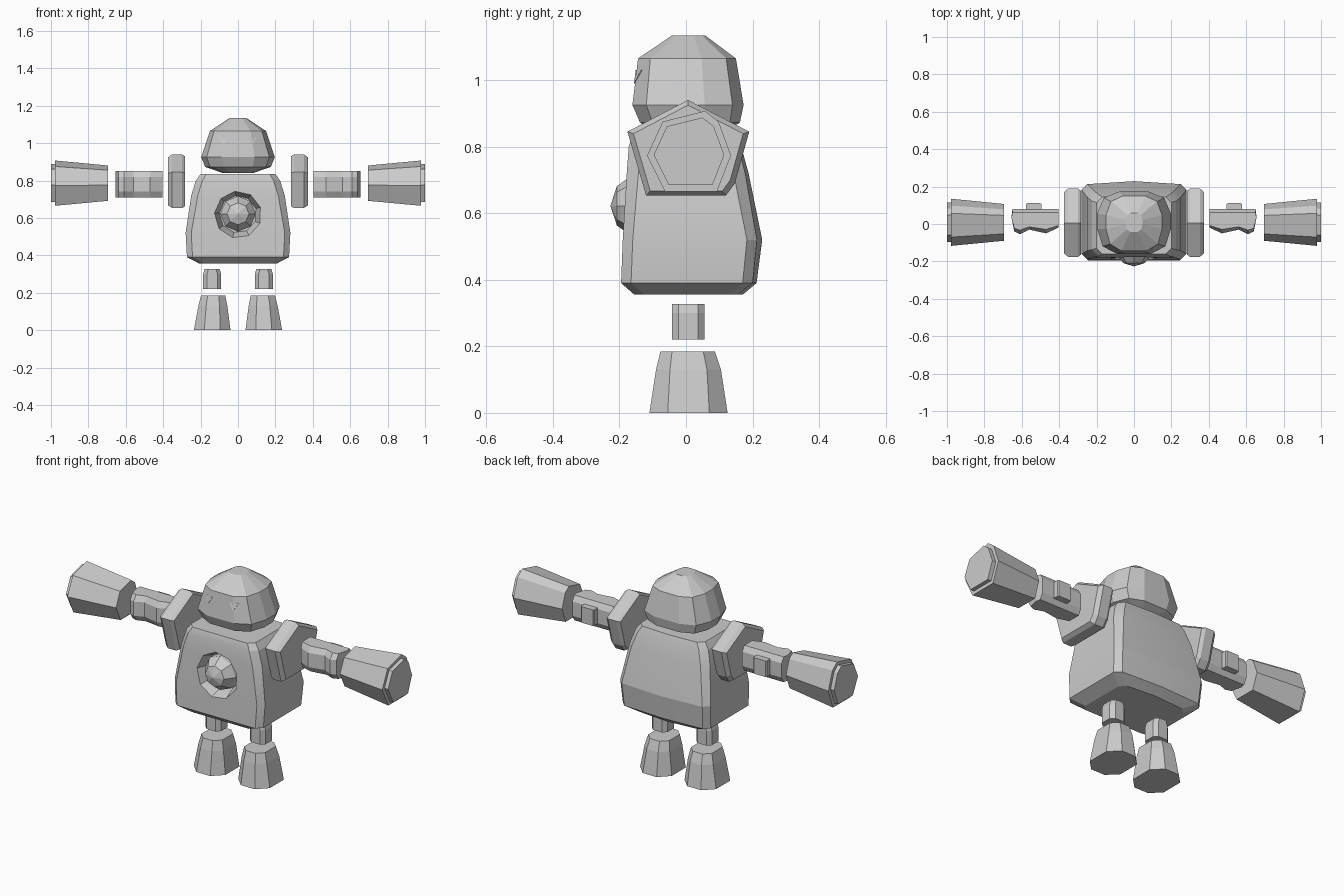
import bpy, bmesh, math
from mathutils import Vector
from mathutils.bvhtree import BVHTree

if "Cube" in bpy.data.objects:
    bpy.data.objects.remove(bpy.data.objects["Cube"])

grey = bpy.data.materials.new("light grey")
grey.diffuse_color = (0.6, 0.6, 0.6, 1)
grey.use_nodes = True
grey.node_tree.nodes["Principled BSDF"].inputs["Base Color"].default_value = grey.diffuse_color


def make(name, bm):
    bmesh.ops.recalc_face_normals(bm, faces=bm.faces)
    me = bpy.data.meshes.new(name)
    bm.to_mesh(me)
    bm.free()
    me.materials.append(grey)
    ob = bpy.data.objects.new(name, me)
    bpy.context.collection.objects.link(ob)
    return ob


def loft(name, rings):
    """Skin a stack of equal-length rings and cap both ends."""
    bm = bmesh.new()
    vs = [[bm.verts.new(p) for p in r] for r in rings]
    n = len(rings[0])
    for a, b in zip(vs, vs[1:]):
        for i in range(n):
            j = (i + 1) % n
            bm.faces.new((a[i], a[j], b[j], b[i]))
    bm.faces.new(vs[0])
    bm.faces.new(vs[-1])
    return make(name, bm)


def chamfered(x0, x1, y0, y1, c, z, bulge=0.0):
    """Rectangle with cut corners and an optional bowed back edge."""
    pts = [(x0 + c, y0), (x1 - c, y0), (x1, y0 + c), (x1, y1 - c), (x1 - c, y1),
           ((x0 + x1) / 2, y1 + bulge), (x0 + c, y1), (x0, y1 - c), (x0, y0 + c)]
    return [(x, y, z) for x, y in pts]


def side_ring(x, outline, k=1.0, cy=0.0, cz=0.0):
    """Outline in y and z, scaled about a centre, placed at x."""
    return [(x, cy + (y - cy) * k, cz + (z - cz) * k) for y, z in outline]


def smooth(ob, angle):
    bpy.ops.object.select_all(action='DESELECT')
    ob.select_set(True)
    bpy.context.view_layer.objects.active = ob
    bpy.ops.object.shade_smooth_by_angle(angle=math.radians(angle))


# torso: tapered block with bevelled rim, bowed back
torso = loft("torso", [
    chamfered(-.205, .205, -.155, .155, .03, .355, .015),
    chamfered(-.273, .273, -.195, .20, .03, .39, .012),
    chamfered(-.28, .28, -.19, .213, .03, .52, .016),
    chamfered(-.25, .25, -.178, .178, .035, .72, .01),
    chamfered(-.225, .225, -.172, .158, .035, .80, .008),
    chamfered(-.20, .20, -.16, .145, .03, .835, .008)])

# round socket cut into the chest
cutter = loft("socket_cutter", [
    [(r * math.cos(a), y, .62 + r * math.sin(a))
     for a in (math.tau * i / 9 + .3 for i in range(9))]
    for y, r in ((-.30, .20), (-.19, .128), (-.11, .10))])
mod = torso.modifiers.new("socket", 'BOOLEAN')
mod.object, mod.operation, mod.solver = cutter, 'DIFFERENCE', 'EXACT'
bpy.context.view_layer.objects.active = torso
bpy.ops.object.modifier_apply(modifier=mod.name)
bpy.data.objects.remove(cutter)
smooth(torso, 15)

# faceted ball in the socket
bm = bmesh.new()
bmesh.ops.create_uvsphere(bm, u_segments=8, v_segments=5, radius=.10)
for v in bm.verts:
    v.co = Vector((v.co.x, v.co.z, v.co.y)) + Vector((0, -.127, .622))
make("chest_ball", bm)

# head: wide jaw, domed crown
head = loft("head", [
    [(rx * sx, cy + ry * sy, z) for sx, sy in
     [(.45, -1), (.85, -.75), (1, -.2), (1, .3), (.82, .8), (.4, 1),
      (-.4, 1), (-.82, .8), (-1, .3), (-1, -.2), (-.85, -.75), (-.45, -1)]]
    for z, rx, ry, cy in [(.84, .08, .09, .01), (.872, .175, .15, .012),
                          (.925, .197, .167, .006), (1.065, .15, .147, .003),
                          (1.134, .045, .05, .008)]])

# eyes: thin triangular plates resting on the face
bm = bmesh.new()
bm.from_mesh(head.data)
tree = BVHTree.FromBMesh(bm)
bm.free()
for side, label in ((-1, "left"), (1, "right")):
    pts = [tree.ray_cast(Vector((side * x, -1, z)), Vector((0, 1, 0)))[0]
           for x, z in ((.055, 1.03), (.10, 1.03), (.077, .99))]
    loft(label + "_eye", [[p + Vector((0, d, 0)) for p in pts] for d in (-.003, .003)])

# limb outlines
SHOULDER = [(.006, .94), (-.176, .845), (-.12, .653), (.12, .653), (.147, .69), (.19, .845)]
HAND = [(.057, .907), (-.07, .875), (-.117, .773), (-.063, .665),
        (.093, .665), (.135, .773), (.098, .875)]
ARM = [(.405, .08), (.405, -.02), (.47, -.05), (.56, -.03), (.61, -.055),
       (.64, -.04), (.655, .04), (.65, .08)]


def limb_parts(label):
    c = (.006, .785)
    parts = [loft(label + "_shoulder", [
        side_ring(.283, SHOULDER, .93, *c), side_ring(.30, SHOULDER, 1, *c),
        side_ring(.352, SHOULDER, 1, *c), side_ring(.373, SHOULDER, .9, *c)])]
    # forearm with slightly narrowed top and bottom
    parts.append(loft(label + "_forearm", [
        [(.53 + (x - .53) * kx, .02 + (y - .02) * ky, z) for x, y in ARM]
        for z, kx, ky in ((.708, 1, .7), (.74, 1, 1), (.82, 1, 1), (.85, 1, .7))]))
    parts.append(loft(label + "_elbow", [
        chamfered(.495, .577, .05, .112, .005, z) for z in (.735, .825)]))
    # flared hand with a stepped end
    h = (.008, .785)
    parts.append(loft(label + "_hand", [
        side_ring(.695, HAND, .78, *h), side_ring(.978, HAND, 1, *h),
        side_ring(.978, HAND, .84, *h), side_ring(1.0, HAND, .84, *h)]))
    parts.append(loft(label + "_leg", [
        chamfered(.09, .186, -.042, .056, .02, .22),
        chamfered(.09, .186, -.042, .056, .02, .30),
        chamfered(.098, .178, -.042, .056, .02, .327)]))
    parts.append(loft(label + "_foot", [
        chamfered(.04, .236, -.11, .125, .055, 0),
        chamfered(.057, .212, -.09, .105, .042, .13),
        chamfered(.068, .198, -.077, .087, .035, .184)]))
    return parts


limb_parts("right")
for ob in limb_parts("left"):
    ob.data.transform(((-1, 0, 0, 0), (0, 1, 0, 0), (0, 0, 1, 0), (0, 0, 0, 1)))
    ob.data.flip_normals()
